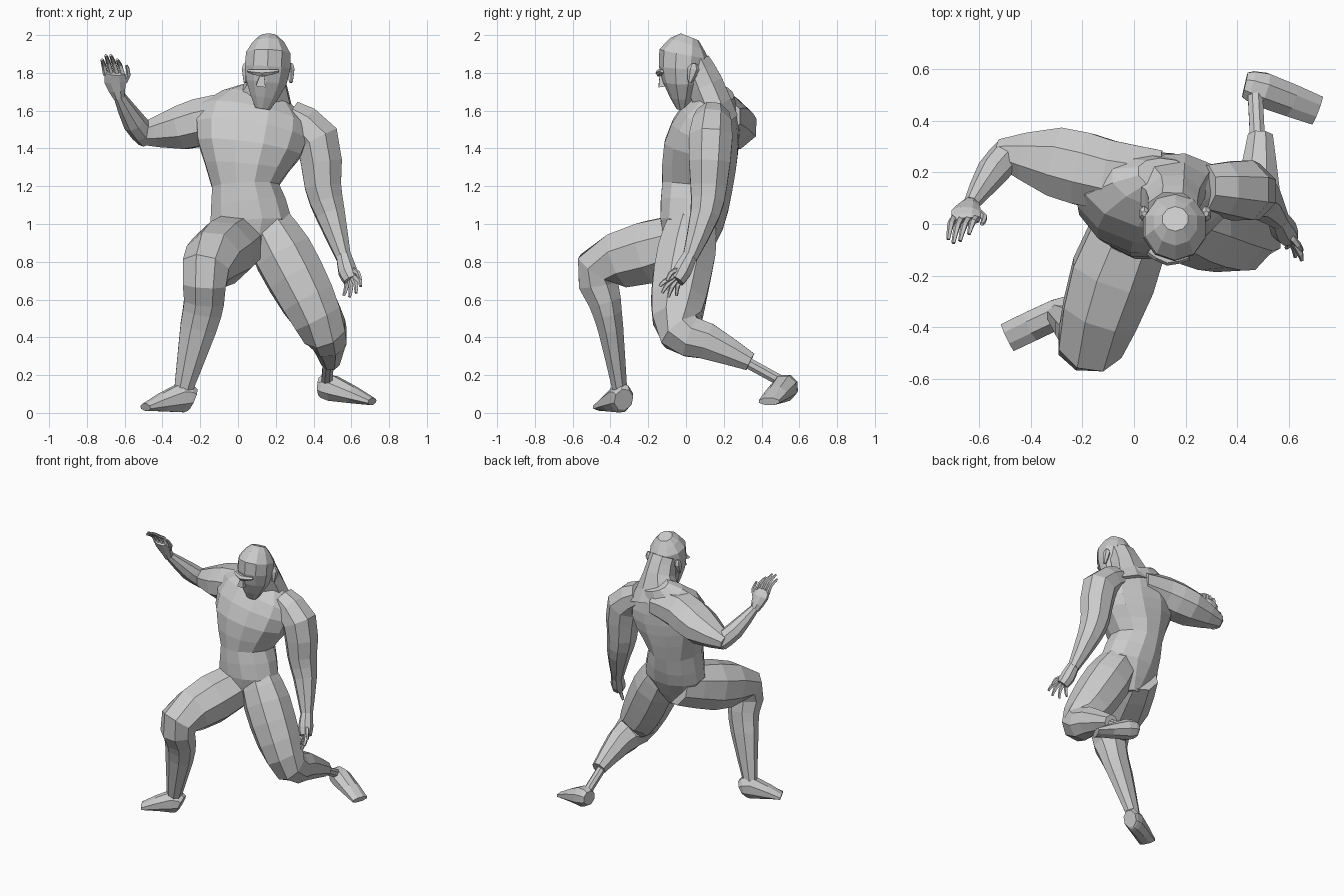
import bpy, bmesh
from math import cos, sin, pi
from mathutils import Vector

cube = bpy.data.objects.get("Cube")
if cube:
    bpy.data.objects.remove(cube, do_unlink=True)

COLOUR = (0.6, 0.6, 0.6, 1)
grey = bpy.data.materials.new("plain grey")
grey.use_nodes = True
grey.diffuse_color = COLOUR
grey.node_tree.nodes["Principled BSDF"].inputs["Base Color"].default_value = COLOUR

ACROSS = Vector((1, 0, 0))
UPWARD = Vector((0, 0, 1))


def rounded(keys):
    """Insert a spline midpoint between each pair of neighbouring keys."""
    padded = [keys[0], *keys, keys[-1]]
    result = [keys[0]]
    for before, start, end, after in zip(padded, padded[1:], padded[2:], padded[3:]):
        middle = (start + end) * 9 / 16 - (before + after) / 16
        result += [middle, end]
    return result


def tangent_at(points, index):
    """Direction that bisects the two segments meeting at a point."""
    direction = Vector()
    if index > 0:
        direction += (points[index] - points[index - 1]).normalized()
    if index < len(points) - 1:
        direction += (points[index + 1] - points[index]).normalized()
    return direction.normalized()


def loft(name, *keys, ref=ACROSS, sides=8):
    """Faceted tube; a key is x, y, z, half width along ref and, if different, half depth."""
    sections = rounded([Vector(key if len(key) == 5 else (*key, key[-1])) for key in keys])
    points = [Vector(section[:3]) for section in sections]
    fit = (1 + 1 / cos(pi / sides)) / 2
    bm = bmesh.new()
    rings = []
    for index, (point, section) in enumerate(zip(points, sections)):
        along = tangent_at(points, index)
        width = (ref - along * ref.dot(along)).normalized()
        depth = along.cross(width)
        width *= section[3] * fit
        depth *= section[4] * fit
        angles = [(k + 0.5) * 2 * pi / sides for k in range(sides)]
        rings.append([bm.verts.new(point + width * cos(a) + depth * sin(a)) for a in angles])
    for lower, upper in zip(rings, rings[1:]):
        for k in range(sides):
            n = (k + 1) % sides
            bm.faces.new((lower[k], lower[n], upper[n], upper[k]))
    bm.faces.new(rings[0])
    bm.faces.new(rings[-1])
    bmesh.ops.recalc_face_normals(bm, faces=bm.faces)
    mesh = bpy.data.meshes.new(name)
    bm.to_mesh(mesh)
    bm.free()
    mesh.materials.append(grey)
    bpy.context.collection.objects.link(bpy.data.objects.new(name, mesh))


def digit(name, base, tip, bow):
    """Thin finger or thumb that bows along a vector."""
    middle = (base + tip) / 2 + Vector(bow)
    loft(name, (*base, .013), (*middle, .012), (*tip, .007), sides=5)


def fingers(name, knuckles, tips, bow):
    """Four fingers spread between the outer two, the middle ones longer."""
    for i in range(4):
        share = i / 3
        base = Vector(knuckles[0]).lerp(Vector(knuckles[1]), share)
        reach = Vector(tips[0]).lerp(Vector(tips[1]), share) - base
        digit(f"{name}_{i + 1}", base, base + reach * (1 + sin(pi * share) / 3), bow)


# Torso from crotch to collar
loft("torso", (.06, 0, .8, .07, .1), (.07, .03, 1, .22, .17), (.04, .06, 1.2, .18, .19),
     (.06, .08, 1.4, .28, .2), (.09, .13, 1.57, .29, .16), (.13, .19, 1.7, .12, .07), sides=12)

# Neck and forward-leaning head
loft("neck", (.12, .18, 1.55, .2, .1), (.15, .1, 1.74, .11, .1), (.15, .05, 1.86, .1, .08))
loft("head", (.13, -.02, 1.61, .04, .03), (.15, -.02, 1.75, .11, .1),
     (.16, -.01, 1.9, .12, .13), (.16, .02, 1.99, .05), sides=10)

# Face and ears
loft("nose", (.13, -.13, 1.8, .01), (.12, -.12, 1.73, .03), sides=4)
loft("brow", (.06, -.1, 1.81, .01, .02), (.13, -.14, 1.8, .02), (.21, -.12, 1.81, .01, .02),
     ref=UPWARD, sides=6)
for name, side in (("right_ear", -1), ("left_ear", 1)):
    x = .16 + side * .12
    loft(name, (x, .02, 1.75, .01), (x, .04, 1.82, .02, .03), (x, .04, 1.85, .01), sides=6)

# Raised right arm
loft("right_upper_arm", (.1, .17, 1.57, .1, .12), (-.1, .19, 1.56, .13, .14),
     (-.3, .24, 1.51, .12, .14), (-.53, .28, 1.47, .05), ref=UPWARD)
loft("right_forearm", (-.48, .28, 1.46, .06), (-.55, .2, 1.54, .06), (-.63, .08, 1.68, .03))
loft("right_hand", (-.63, .08, 1.67, .03), (-.65, .04, 1.76, .06, .03), (-.65, .01, 1.8, .05, .02))
fingers("right_finger", [(-.7, .02, 1.79), (-.61, .02, 1.79)],
        [(-.72, -.06, 1.87), (-.64, -.04, 1.87)], bow=(0, .02, .01))
digit("right_thumb", Vector((-.61, .05, 1.74)), Vector((-.59, 0, 1.84)), bow=(.02, 0, 0))

# Hanging left arm
loft("left_arm", (.27, .14, 1.57, .09), (.42, .13, 1.45, .12), (.45, .12, 1.2, .1),
     (.49, .1, 1.05, .08), (.56, .02, .82, .04))
loft("left_hand", (.56, .02, .83, .04), (.58, -.02, .75, .05), (.6, -.05, .7, .04))
fingers("left_finger", [(.62, -.07, .72), (.57, -.02, .72)],
        [(.65, -.14, .67), (.56, -.05, .62)], bow=(.01, -.01, 0))
digit("left_thumb", Vector((.6, -.04, .76)), Vector((.65, -.1, .7)), bow=(.01, -.01, .01))

# Right leg, bent forward with the foot planted
loft("right_leg", (.03, .08, .93, .14), (-.08, -.2, .85, .17), (-.17, -.46, .76, .13),
     (-.18, -.43, .59, .11, .09), (-.21, -.4, .45, .1, .07), (-.29, -.35, .12, .05, .04))
loft("right_foot", (-.24, -.33, .07, .05, .06), (-.3, -.35, .08, .06, .08),
     (-.49, -.44, .03, .06, .02), ref=Vector((.5, -1, 0)))

# Left leg, trailing behind on a bent knee
loft("left_leg", (.15, .03, 1, .13), (.24, 0, .84, .16), (.37, -.04, .6, .15),
     (.46, -.03, .43, .12), (.48, .11, .38, .09, .1), (.49, .34, .27, .05))
loft("left_ankle", (.48, .3, .28, .03), (.47, .5, .17, .03))
loft("left_foot", (.43, .54, .14, .05), (.5, .52, .13, .07), (.71, .44, .06, .06, .02),
     ref=Vector((.4, 1, 0)))
